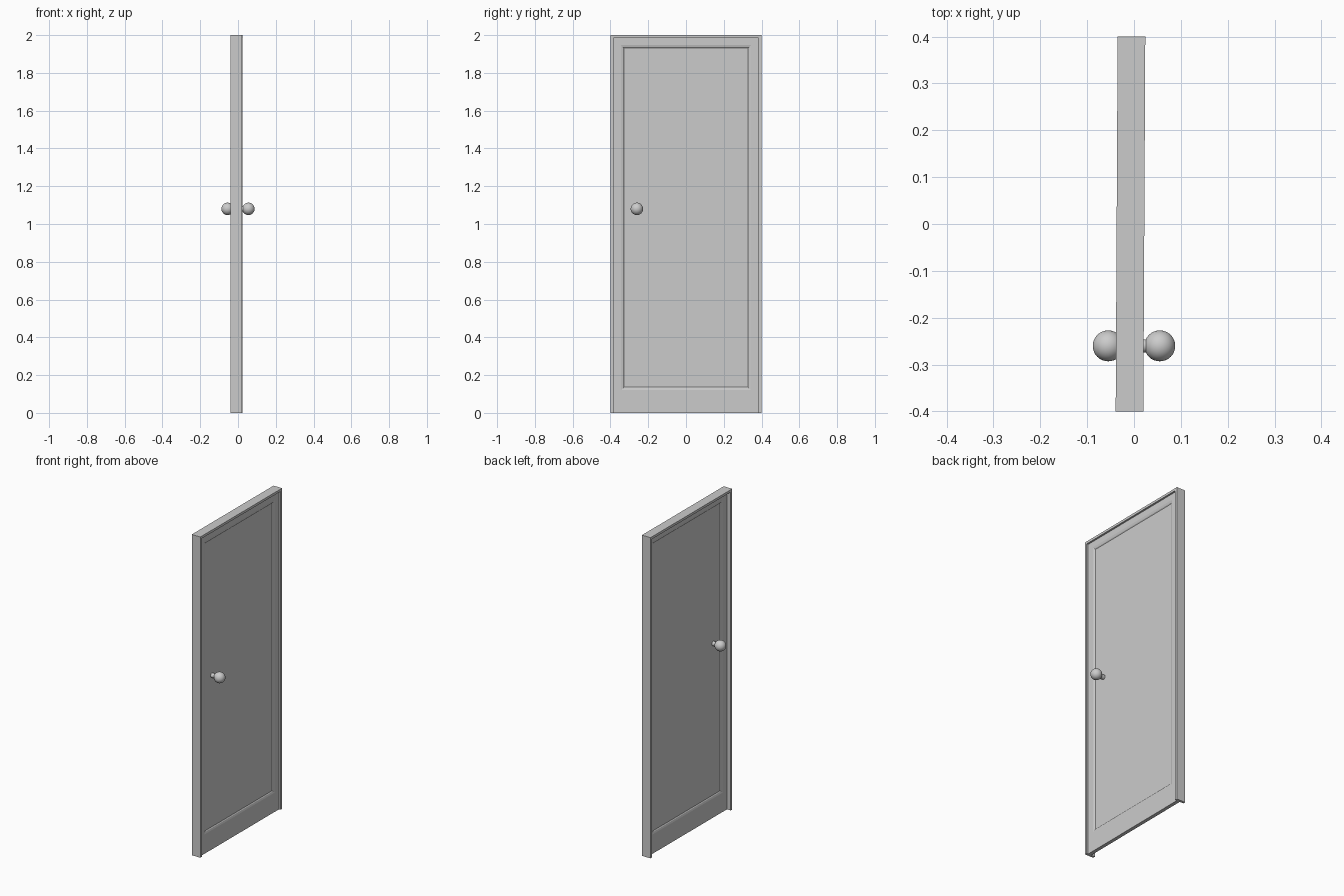
import bpy, bmesh, math
from mathutils import Matrix

if "Cube" in bpy.data.objects:
    bpy.data.objects.remove(bpy.data.objects["Cube"])

TURN = Matrix.Rotation(math.radians(-0.3), 4, 'Z')  # frame and slab sit very slightly turned


def finish(name, bm, turn=True):
    bmesh.ops.remove_doubles(bm, verts=bm.verts[:], dist=1e-5)
    bmesh.ops.recalc_face_normals(bm, faces=bm.faces[:])
    me = bpy.data.meshes.new(name)
    bm.to_mesh(me)
    bm.free()
    if turn:
        me.transform(TURN)
    ob = bpy.data.objects.new(name, me)
    bpy.context.collection.objects.link(ob)
    return ob


# Door frame: upside-down U profile extruded through the wall depth
W, H, T = 0.4, 2.0, 0.015
outline = [(-W, 0), (-W, H), (W, H), (W, 0), (W - T, 0), (W - T, H - T), (-W + T, H - T), (-W + T, 0)]
bm = bmesh.new()
face = bm.faces.new([bm.verts.new((-0.037, y, z)) for y, z in outline])
ext = bmesh.ops.extrude_face_region(bm, geom=[face])
bmesh.ops.translate(bm, vec=(0.059, 0, 0), verts=[v for v in ext['geom'] if isinstance(v, bmesh.types.BMVert)])
finish("door_frame", bm)

# Door slab: nested rectangles give the stiles, moulding and sunk panel on both faces
# each ring: half depth x, half width y, bottom z, top z
rings = [(0.011, 0.385, 0.0, 1.985), (0.011, 0.345, 0.12, 1.948),
         (0.008, 0.333, 0.131, 1.936), (0.004, 0.328, 0.136, 1.931)]
bm = bmesh.new()
outer = []
for side in (-1, 1):
    loops = [[bm.verts.new((side * x, y, z)) for y, z in ((-w, lo), (w, lo), (w, hi), (-w, hi))]
             for x, w, lo, hi in rings]
    for a, b in zip(loops, loops[1:]):
        for i in range(4):
            j = (i + 1) % 4
            bm.faces.new((a[i], a[j], b[j], b[i]))
    bm.faces.new(loops[-1])
    outer.append(loops[0])
for i in range(4):
    j = (i + 1) % 4
    bm.faces.new((outer[0][i], outer[0][j], outer[1][j], outer[1][i]))
finish("door_slab", bm)

# Round knobs with short stems, one on each face
for side, label in ((-1, "back"), (1, "front")):
    bpy.ops.mesh.primitive_uv_sphere_add(segments=32, ring_count=16, radius=0.033,
                                         location=(side * 0.055, -0.26, 1.08),
                                         rotation=(0, math.pi / 2, 0))
    bpy.context.object.name = label + "_knob"
    bpy.ops.object.shade_smooth()
    bpy.ops.mesh.primitive_cylinder_add(vertices=32, radius=0.014, depth=0.04,
                                        location=(side * 0.022, -0.26, 1.08),
                                        rotation=(0, math.pi / 2, 0))
    bpy.context.object.name = label + "_knob_stem"
    bpy.ops.object.shade_smooth_by_angle()
